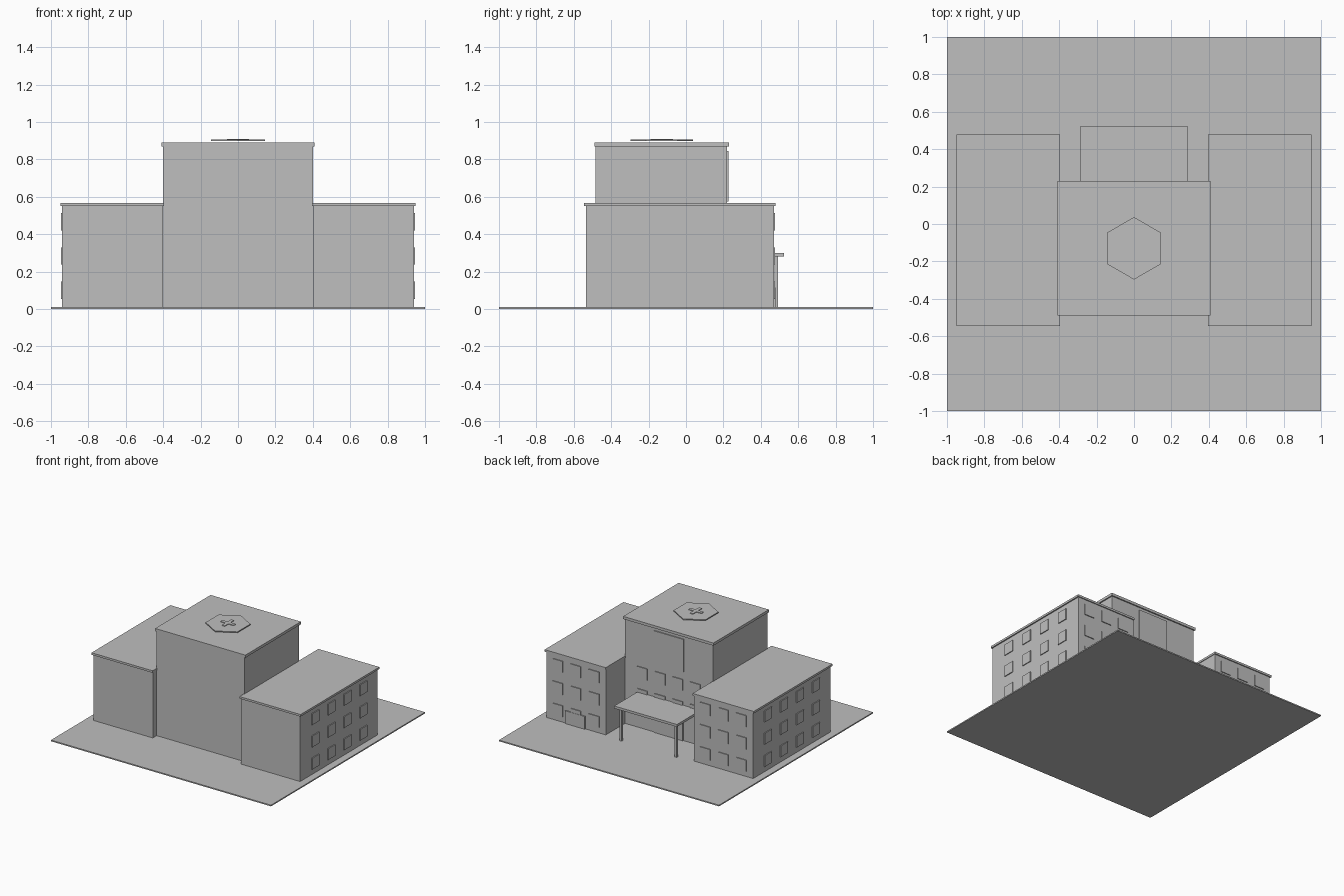
import bpy
import math

if "Cube" in bpy.data.objects:
    bpy.data.objects.remove(bpy.data.objects["Cube"])

grey = bpy.data.materials.new("plain grey")
grey.use_nodes = True
color = (0.52, 0.52, 0.52, 1)
grey.diffuse_color = color
grey.node_tree.nodes["Principled BSDF"].inputs["Base Color"].default_value = color


def box(name, xs, ys, zs):
    """Box between the given limits on each axis."""
    bpy.ops.mesh.primitive_cube_add(size=1)
    ob = bpy.context.object
    ob.name = name
    ob.location = [sum(r) / 2 for r in (xs, ys, zs)]
    ob.scale = [abs(r[1] - r[0]) for r in (xs, ys, zs)]
    ob.data.materials.append(grey)
    return ob


def around(c, half):
    return (c - half, c + half)


GROUND = 0.01
WALL_BACK = 0.47      # rear face of the wings
TOWER_BACK = 0.22     # rear face of the central block
ROWS = (0.10, 0.283, 0.466)
HALF = 0.046          # half size of a window
OUT = 0.007           # how far windows stand out

box("ground_slab", (-1, 1), (-1, 1), (0, GROUND))

# Central block
box("central_block", (-0.4, 0.4), (-0.485, TOWER_BACK), (GROUND, 0.87))
box("central_roof", (-0.41, 0.41), (-0.49, 0.23), (0.868, 0.89))

# Side wings with their windows
for side, s in (("left", 1), ("right", -1)):
    box(side + "_wing", (s * 0.4, s * 0.94), (-0.535, WALL_BACK), (GROUND, 0.553))
    box(side + "_wing_roof", (s * 0.395, s * 0.95), (-0.545, 0.478), (0.55, 0.567))
    for z in ROWS:
        for k in (-1.5, -0.5, 0.5, 1.5):
            box(side + "_side_window", (s * 0.93, s * (0.94 + OUT)),
                around(-0.03 + 0.208 * k, HALF), around(z, HALF))
        for k in (-1, 0, 1):
            box(side + "_rear_window", around(s * 0.67 + 0.165 * k, HALF),
                (WALL_BACK - 0.01, WALL_BACK + OUT), around(z, HALF))

# Rear windows, sign panel and entrance of the central block
for z in ROWS[1:]:
    for k in (-1.5, -0.5, 0.5, 1.5):
        box("central_window", around(0.16 * k, HALF),
            (TOWER_BACK - 0.01, TOWER_BACK + OUT), around(z, HALF))
box("sign_panel", (-0.135, 0.135), (TOWER_BACK - 0.01, 0.228), (0.575, 0.845))
box("entrance_door", (-0.13, 0.13), (TOWER_BACK - 0.01, 0.228), (GROUND, 0.19))
box("wing_door", (0.585, 0.765), (WALL_BACK - 0.01, 0.479), (GROUND, 0.115))

# Entrance canopy on two posts
box("canopy", (-0.285, 0.285), (0.21, 0.525), (0.28, 0.3))
for s in (-1, 1):
    box("canopy_post", around(s * 0.25, 0.01), around(0.483, 0.01), (GROUND, 0.285))

# Rooftop landing pad with a raised cross
bpy.ops.mesh.primitive_cylinder_add(vertices=6, radius=0.167, depth=0.008,
                                    location=(0, -0.13, 0.901))
pad = bpy.context.object
pad.name = "landing_pad"
pad.data.materials.append(grey)
box("pad_cross_long", around(0, 0.06), around(-0.13, 0.014), (0.9, 0.91))
box("pad_cross_short", around(0, 0.014), around(-0.13, 0.06), (0.9, 0.91))
